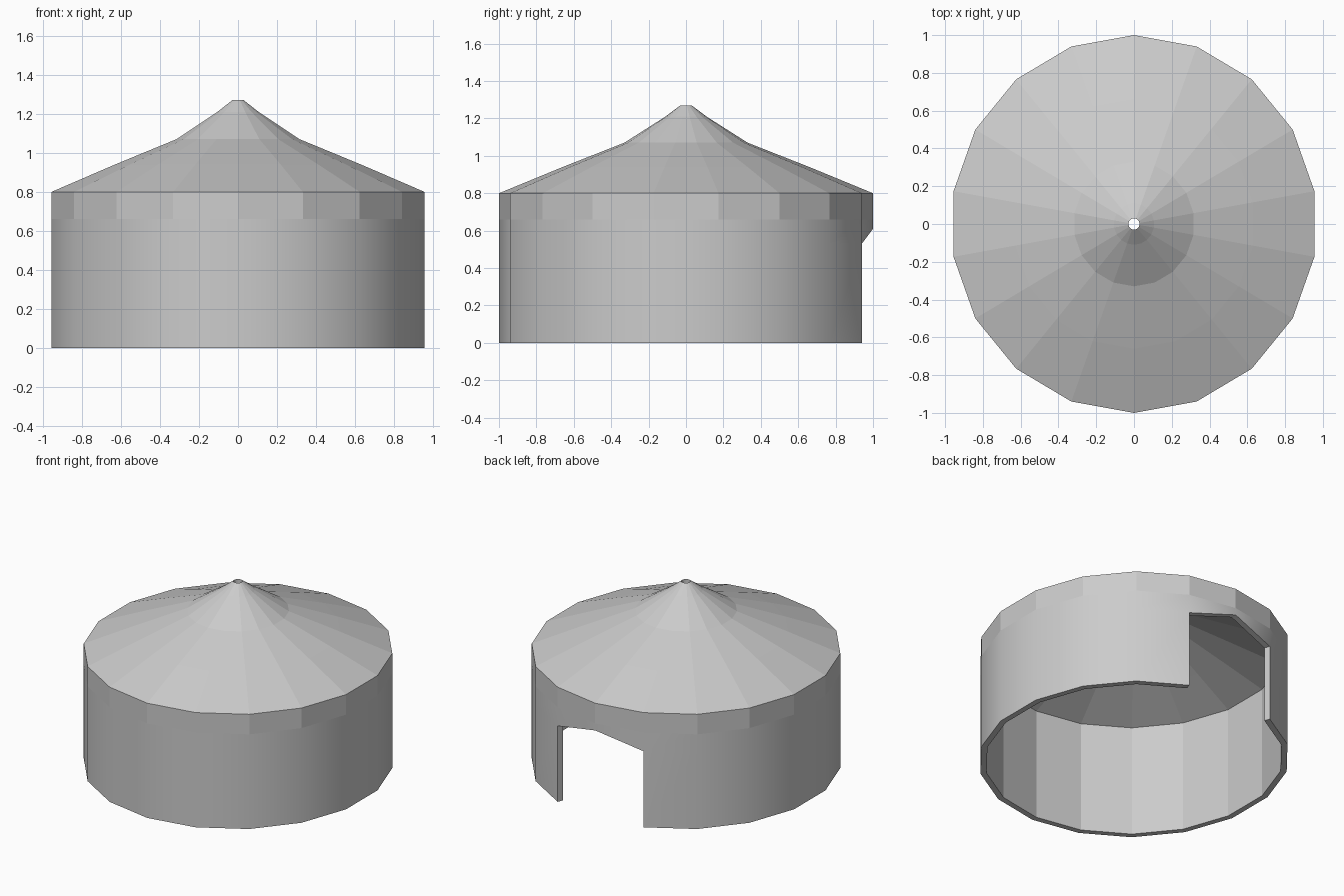
import bpy, bmesh, math

if "Cube" in bpy.data.objects:
    bpy.data.objects.remove(bpy.data.objects["Cube"])

SIDES = 18
RX, RY = 0.97, 1.0           # plan is very slightly oval
DOOR_FACETS = (17, 0)        # the two facets either side of the rear corner


def ring(bm, r, z, rear_z=None):
    """One ring of corners; corner 0 points to the rear (+y)."""
    out = []
    for i in range(SIDES):
        a = math.pi / 2 + 2 * math.pi * i / SIDES
        h = rear_z if (i == 0 and rear_z is not None) else z
        out.append(bm.verts.new((RX * r * math.cos(a), RY * r * math.sin(a), h)))
    return out


def strip(bm, lower, upper, skip=(), smooth=False):
    for i in range(SIDES):
        if i not in skip:
            j = (i + 1) % SIDES
            f = bm.faces.new((lower[i], lower[j], upper[j], upper[i]))
            f.smooth = smooth


def finish(bm, name):
    me = bpy.data.meshes.new(name)
    bm.to_mesh(me)
    bm.free()
    ob = bpy.data.objects.new(name, me)
    bpy.context.collection.objects.link(ob)
    return ob


# Wall: thick shell with a peaked doorway at the rear
bm = bmesh.new()
levels = [(0.0, None), (0.53, 0.61), (0.66, None), (0.80, None)]
outer = [ring(bm, 1.0, z, rear) for z, rear in levels]
levels[-1] = (0.775, None)
inner = [ring(bm, 0.96, z, rear) for z, rear in levels]
for k in range(3):
    skip = DOOR_FACETS if k == 0 else ()
    strip(bm, outer[k], outer[k + 1], skip, smooth=(k < 2))
    strip(bm, inner[k + 1], inner[k], skip)
# bottom rim
strip(bm, inner[0], outer[0], DOOR_FACETS)
# door lintel and jambs
strip(bm, outer[1], inner[1], [i for i in range(SIDES) if i not in DOOR_FACETS])
bm.faces.new((outer[0][1], outer[1][1], inner[1][1], inner[0][1]))
bm.faces.new((outer[0][-1], inner[0][-1], inner[1][-1], outer[1][-1]))
for ringv in (outer[0], inner[0]):      # unused corner in the doorway
    bm.verts.remove(ringv[0])
bmesh.ops.recalc_face_normals(bm, faces=bm.faces)
finish(bm, "wall")

# Roof: concave faceted cone with a small vent hole at the top
bm = bmesh.new()
top_profile = [(1.0, 0.80), (0.66, 0.94), (0.33, 1.07), (0.11, 1.21), (0.03, 1.27)]
under_profile = [(0.96, 0.775), (0.65, 0.90), (0.31, 1.035), (0.10, 1.165), (0.03, 1.225)]
top = [ring(bm, r, z) for r, z in top_profile]
under = [ring(bm, r, z) for r, z in under_profile]
for k in range(len(top) - 1):
    strip(bm, top[k], top[k + 1])
    strip(bm, under[k + 1], under[k])
strip(bm, top[-1], under[-1])
finish(bm, "roof")
